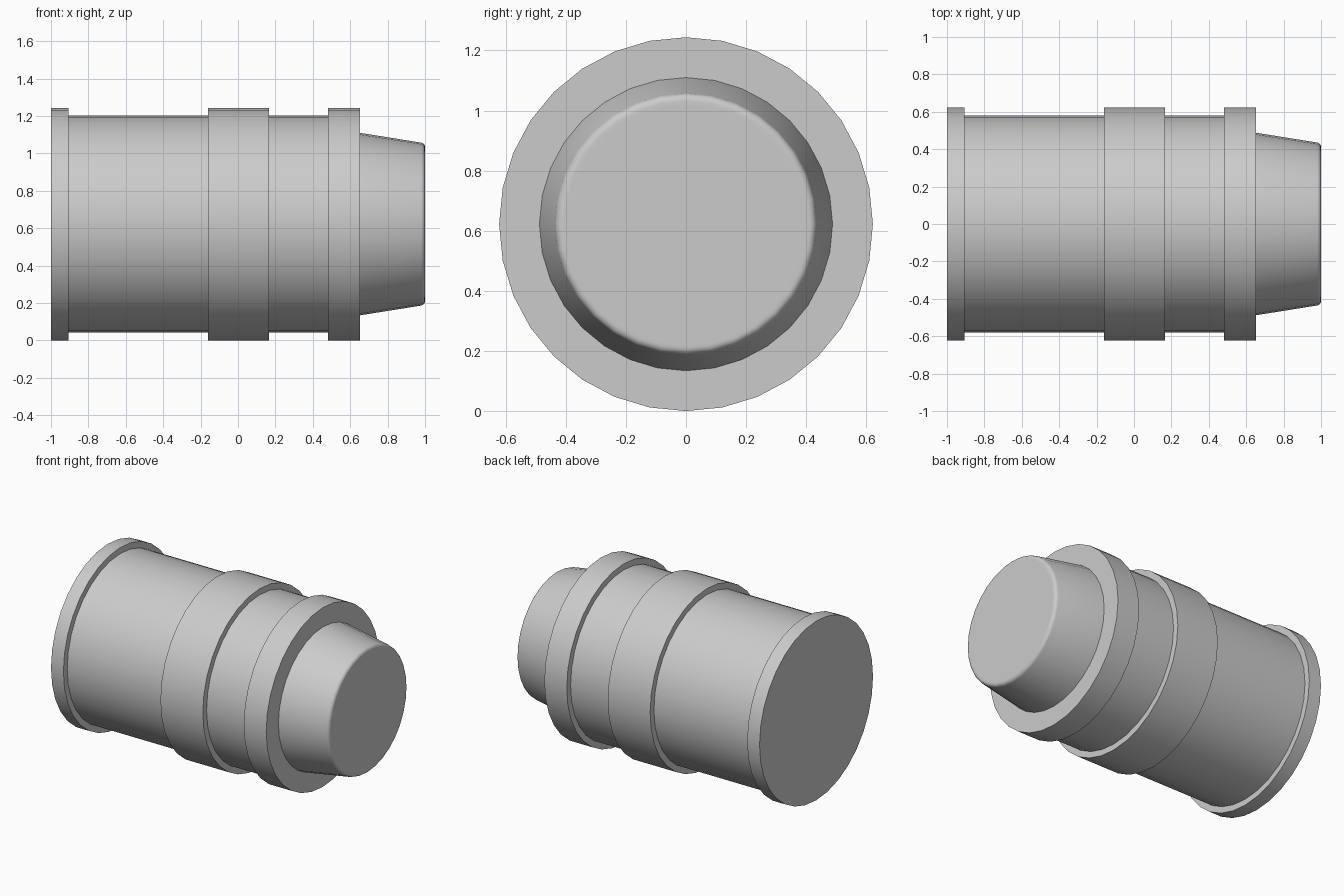
import bpy
import bmesh
from math import sin, cos, pi, radians

SIDES = 32
AXIS_Z = 0.622          # height of the horizontal centre line
RIM, BARREL = 0.622, 0.58

cube = bpy.data.objects.get("Cube")
if cube:
    bpy.data.objects.remove(cube, do_unlink=True)

grey = bpy.data.materials.new("plain grey")
grey.use_nodes = True
colour = (0.6, 0.6, 0.6, 1)
grey.diffuse_color = colour
grey.node_tree.nodes["Principled BSDF"].inputs["Base Color"].default_value = colour


def revolve(name, profile):
    """Turn (x, radius) points around the x axis and cap both ends."""
    bm = bmesh.new()
    angles = [2 * pi * i / SIDES for i in range(SIDES)]
    rings = [[bm.verts.new((x, r * sin(a), r * cos(a))) for a in angles]
             for x, r in profile]
    for low, high in zip(rings, rings[1:]):
        for i in range(SIDES):
            j = (i + 1) % SIDES
            bm.faces.new((low[i], low[j], high[j], high[i]))
    bm.faces.new(rings[0])
    bm.faces.new(rings[-1])
    bmesh.ops.recalc_face_normals(bm, faces=bm.faces)
    mesh = bpy.data.meshes.new(name)
    bm.to_mesh(mesh)
    bm.free()
    mesh.materials.append(grey)
    mesh.shade_smooth()
    mesh.set_sharp_from_angle(angle=radians(30))
    obj = bpy.data.objects.new(name, mesh)
    obj.location.z = AXIS_Z
    bpy.context.collection.objects.link(obj)
    return obj


# Barrel with end rim, middle band and front collar
casing = []
for start, end, radius in [(-1, -0.905, RIM), (-0.905, -0.16, BARREL),
                           (-0.16, 0.165, RIM), (0.165, 0.48, BARREL),
                           (0.48, 0.652, RIM)]:
    casing += [(start, radius), (end, radius)]
revolve("casing", casing)

# Tapered nose with a rounded edge and flat end
round_r, steps = 0.025, 5
nose = [(0.645, 0.489)]
for i in range(steps + 1):
    a = radians(10 + 80 * i / steps)
    nose.append((1 - round_r + round_r * sin(a), 0.411 + round_r * cos(a)))
nose.append((1, 0.4))
revolve("nose", nose)
